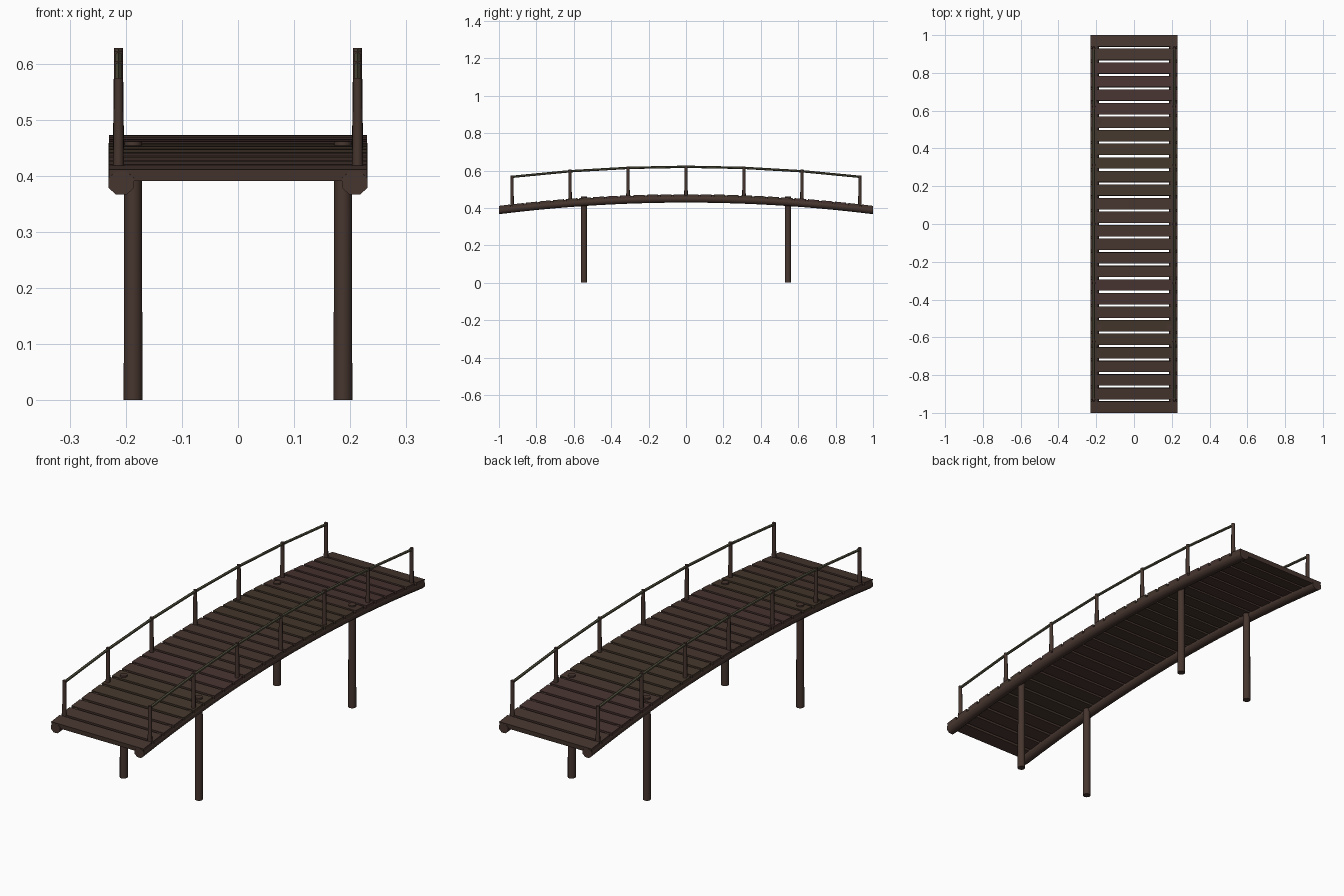
import bpy, bmesh, math
from mathutils import Matrix, Vector

if "Cube" in bpy.data.objects:
    bpy.data.objects.remove(bpy.data.objects["Cube"])


def material(name, rgb):
    m = bpy.data.materials.new(name)
    m.diffuse_color = (*rgb, 1)
    m.use_nodes = True
    m.node_tree.nodes["Principled BSDF"].inputs["Base Color"].default_value = m.diffuse_color
    return m


BROWN = material("dark brown wood", (0.062, 0.036, 0.028))
RED = material("reddish brown wood", (0.064, 0.034, 0.030))
OLIVE = material("olive brown wood", (0.058, 0.038, 0.025))
ROPE = material("grey green rope", (0.085, 0.080, 0.048))


def deck(y):
    """Height of the arched walking surface."""
    return 0.473 - 0.062 * y * y


def finish(bm, name, mats, smooth=False):
    bmesh.ops.recalc_face_normals(bm, faces=bm.faces)
    me = bpy.data.meshes.new(name)
    bm.to_mesh(me)
    bm.free()
    ob = bpy.data.objects.new(name, me)
    bpy.context.collection.objects.link(ob)
    for m in mats:
        me.materials.append(m)
    if smooth:
        bpy.ops.object.select_all(action='DESELECT')
        ob.select_set(True)
        bpy.context.view_layer.objects.active = ob
        bpy.ops.object.shade_smooth_by_angle(angle=math.radians(50))
    return ob


def sweep(name, x, path, rx, rz, sides, mat, smooth):
    """Tube along a path of (y, z) points, with a flat side facing down."""
    bm = bmesh.new()
    k = 1 / math.cos(math.pi / sides)
    rings = []
    for y, z in path:
        angles = [2 * math.pi * (i + 0.5) / sides for i in range(sides)]
        rings.append([bm.verts.new((x + rx * k * math.cos(a), y, z + rz * k * math.sin(a)))
                      for a in angles])
    for a, b in zip(rings, rings[1:]):
        for i in range(sides):
            j = (i + 1) % sides
            bm.faces.new((a[i], a[j], b[j], b[i]))
    bm.faces.new(rings[0])
    bm.faces.new(rings[-1])
    finish(bm, name, [mat], smooth)


def pole(name, x, y, z0, z1, r0, r1, sides):
    bm = bmesh.new()
    bmesh.ops.create_cone(bm, cap_ends=True, segments=sides, radius1=r0, radius2=r1,
                          depth=z1 - z0,
                          matrix=Matrix.Translation((x, y, (z0 + z1) / 2)))
    finish(bm, name, [BROWN], True)


# Deck planks, tilted to follow the arch
COUNT, WIDTH, THICK = 28, 0.0598, 0.021
PITCH = (2 - WIDTH) / (COUNT - 1)
TINTS = [0, 0, 0, 0, 2, 2, 2, 0, 1, 1, 0, 0, 0, 0, 0, 0, 2, 2, 2, 2, 2, 0, 1, 1, 1, 1, 0, 0]
bm = bmesh.new()
for i in range(COUNT):
    y = -1 + WIDTH / 2 + i * PITCH
    tilt = Matrix.Rotation(math.atan(-0.124 * y), 4, 'X')
    place = (Matrix.Translation((0, y, deck(y))) @ tilt
             @ Matrix.Translation((0, 0, -THICK / 2))
             @ Matrix.Diagonal((0.46, WIDTH, THICK, 1)))
    made = bmesh.ops.create_cube(bm, size=1, matrix=place)
    for f in {f for v in made["verts"] for f in v.link_faces}:
        f.material_index = TINTS[i]
finish(bm, "deck_planks", [BROWN, RED, OLIVE])

rail_ys = [0.31 * i for i in range(-3, 4)]
for side, s in (("left", -1), ("right", 1)):
    # Arched log under each deck edge
    ys = [-1 + i / 10 for i in range(21)]
    sweep(f"{side}_beam", s * 0.208, [(y, deck(y) - 0.024) for y in ys],
          0.023, 0.0205, 8, BROWN, True)
    # Piles that pass just through the deck
    for end, y in (("front", -0.545), ("back", 0.545)):
        pole(f"{side}_{end}_pile", s * 0.187, y, 0, 0.461, 0.0168, 0.0155, 12)
    # Railing posts and rope
    for i, y in enumerate(rail_ys):
        pole(f"{side}_rail_post_{i + 1}", s * 0.213, y, deck(y) - 0.02,
             deck(y) + 0.155, 0.0098, 0.0078, 8)
    sweep(f"{side}_rail_rope", s * 0.213, [(y, deck(y) + 0.147) for y in rail_ys],
          0.0055, 0.0055, 6, ROPE, True)
